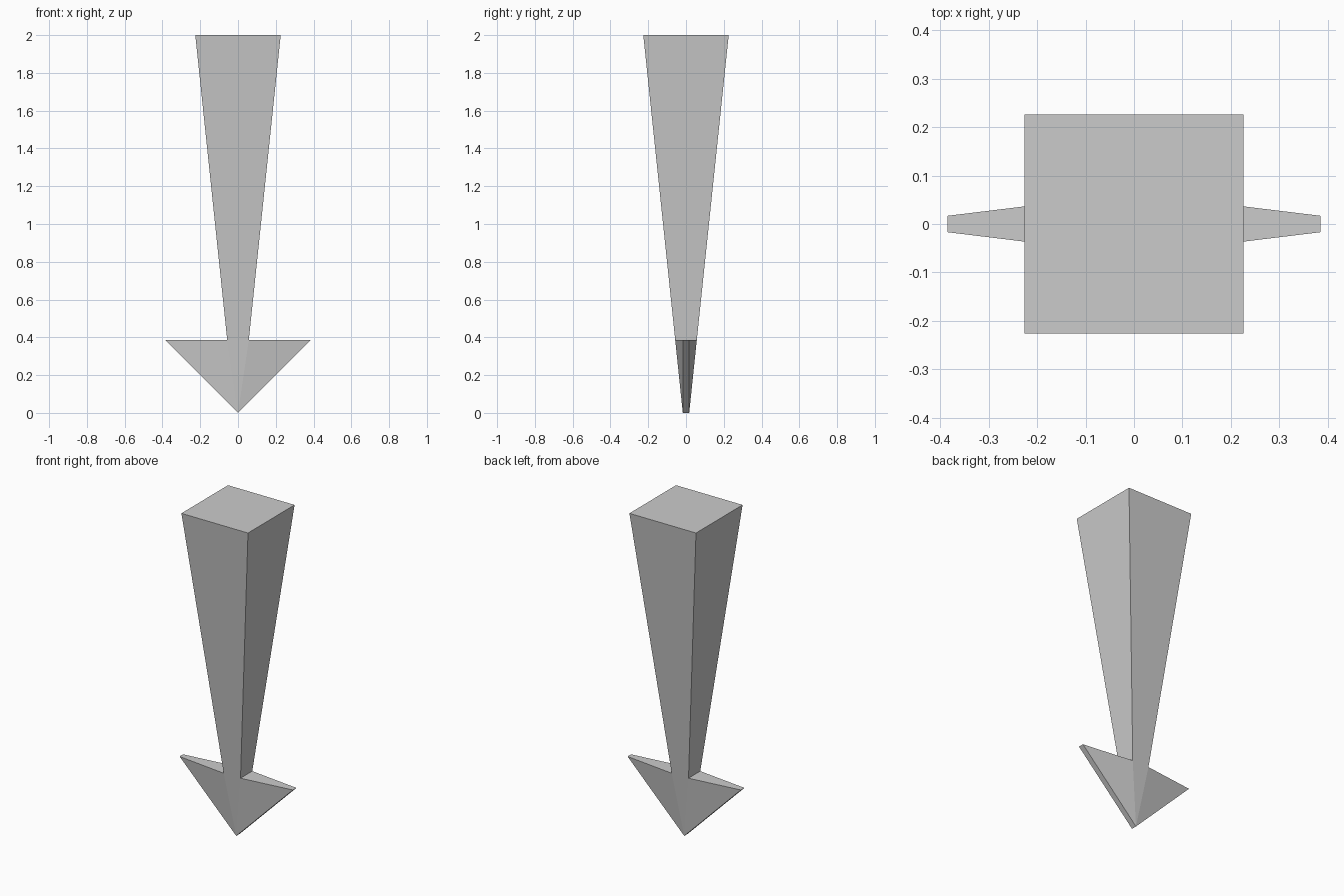
import bpy, bmesh
from math import sqrt, pi
from mathutils import Matrix

if "Cube" in bpy.data.objects:
    bpy.data.objects.remove(bpy.data.objects["Cube"])

NECK_Z, TOP_Z = 0.385, 2.0
TIP, NECK, TOP, SPAN = 0.017, 0.057, 0.226, 0.385


def make_object(name, bm):
    bmesh.ops.recalc_face_normals(bm, faces=bm.faces)
    mesh = bpy.data.meshes.new(name)
    bm.to_mesh(mesh)
    bm.free()
    obj = bpy.data.objects.new(name, mesh)
    bpy.context.collection.objects.link(obj)
    return obj


# Tapered square shaft, widening towards the top
bm = bmesh.new()
bmesh.ops.create_cone(
    bm, cap_ends=True, segments=4,
    radius1=NECK * sqrt(2), radius2=TOP * sqrt(2), depth=TOP_Z - NECK_Z,
    matrix=Matrix.Translation((0, 0, (TOP_Z + NECK_Z) / 2)) @ Matrix.Rotation(pi / 4, 4, 'Z'))
bm.faces.ensure_lookup_table()
bottom = [f for f in bm.faces if f.calc_center_median().z < NECK_Z + 0.01]
bmesh.ops.delete(bm, geom=bottom, context='FACES_ONLY')
make_object("shaft", bm)

# Right half of the arrow head: front and back outlines, bridged along the barb
bm = bmesh.new()
sides = []
for s in (-1, 1):
    centre = bm.verts.new((0, s * NECK, NECK_Z))
    root = bm.verts.new((NECK, s * NECK, NECK_Z))
    barb = bm.verts.new((SPAN, s * TIP, NECK_Z))
    tip = bm.verts.new((0, s * TIP, 0))
    bm.faces.new((centre, root, tip))
    bm.faces.new((root, barb, tip))
    sides.append((root, barb, tip))
front, back = sides
for i in range(2):
    bm.faces.new((front[i], front[i + 1], back[i + 1], back[i]))
head = make_object("arrow_head", bm)

# Left half by mirroring
mirror = head.modifiers.new("mirror", 'MIRROR')
mirror.use_axis[0] = True
